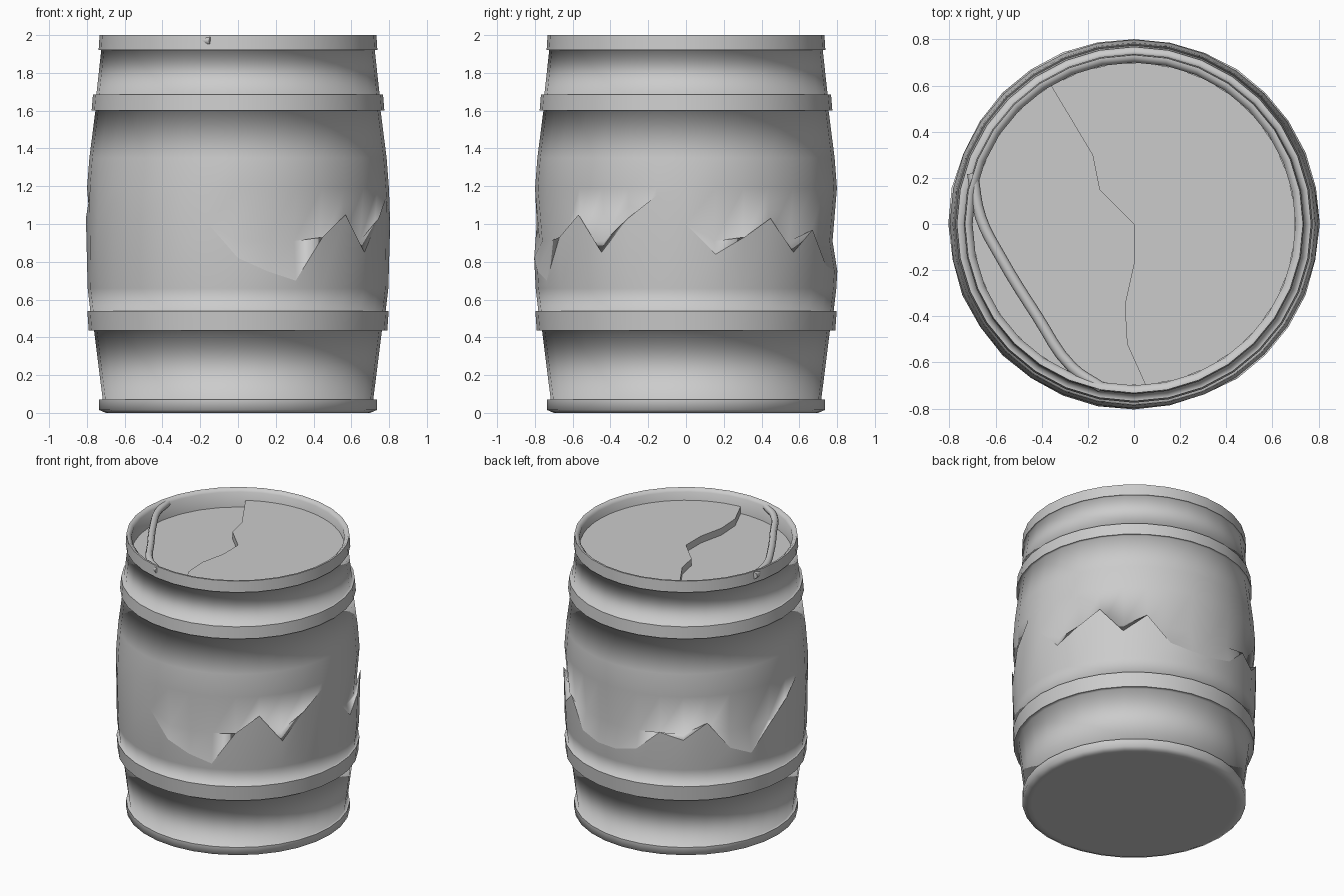
import bpy, bmesh
from math import sin, cos, pi, atan2, hypot

if "Cube" in bpy.data.objects:
    bpy.data.objects.remove(bpy.data.objects["Cube"])

SIDES = 32
grey = bpy.data.materials.new("plain_grey")
grey.use_nodes = True
grey.diffuse_color = (0.6, 0.6, 0.6, 1)
grey.node_tree.nodes["Principled BSDF"].inputs["Base Color"].default_value = grey.diffuse_color


def finish(bm, name):
    mesh = bpy.data.meshes.new(name)
    bm.to_mesh(mesh)
    bm.free()
    mesh.materials.append(grey)
    obj = bpy.data.objects.new(name, mesh)
    bpy.context.collection.objects.link(obj)
    return obj


def ring(bm, heights, radii):
    step = 2 * pi / SIDES
    return [bm.verts.new((r * sin(k * step), -r * cos(k * step), z))
            for k, (z, r) in enumerate(zip(heights, radii))]


def bulge(z):
    return 0.806 - 0.12 * (z - 0.95) ** 2


# Torn edge around the belly: lower teeth, and the upper edge set behind them
teeth = [.82, .75, .70, .93, 1.05, .85, 1.03, 1.15, 1.0, .84, .93, 1.03, .85, .97, .78, .75,
         .75, .79, .93, .88, 1.0, .80, .73, .91, 1.03, 1.15, .95, 1.12, 1.0, 1.1, .87, 1.0]
closed = {7, 8, *range(25, 32)}
upper = [z if k in closed else 0.91 for k, z in enumerate(teeth)]
upper_r = [bulge(z) - (0 if k in closed else 0.03) for k, z in enumerate(upper)]

# Profile as (radius, height, sharp), bottom to top, split by the torn edge
below = [(.67, .0, True), (.70, .0, False), (.735, .015, False), (.735, .07, True),
         (.716, .07, False), (.762, .435, False), (.79, .435, True), (.798, .54, True),
         (.782, .54, False), (bulge(.66), .66, False)]
above = [(bulge(z), z, False) for z in (1.19, 1.35)]
above += [(.755, 1.6, False), (.775, 1.6, True), (.768, 1.685, True), (.75, 1.685, False),
          (.724, 1.92, False), (.738, 1.92, True), (.733, 2.0, True), (.72, 2.0, False),
          (.70, 1.98, False), (.70, 1.82, False)]

# Barrel shell with hoops and rims
bm = bmesh.new()
rings, sharp = [], []
for section in (below, above):
    for r, z, s in section:
        rings.append(ring(bm, [z] * SIDES, [r] * SIDES))
        sharp.append(s)
    if section is below:
        rings += [ring(bm, teeth, [bulge(z) for z in teeth]), ring(bm, upper, upper_r)]
        sharp += [True, False]
for a, b in zip(rings, rings[1:]):
    for k in range(SIDES):
        n = (k + 1) % SIDES
        bm.faces.new((a[k], a[n], b[n], b[k])).smooth = True
bm.faces.new(rings[0][::-1])
for loop, s in zip(rings, sharp):
    if s:
        for k in range(SIDES):
            bm.edges.get((loop[k], loop[(k + 1) % SIDES])).smooth = False
bmesh.ops.remove_doubles(bm, verts=bm.verts, dist=0.0005)
finish(bm, "barrel_shell")

# Lid split along a crack, the left piece sunk lower
crack = [(-.36, .60), (-.27, .45), (-.18, .30), (-.15, .15), (0, 0),
         (0, -.17), (-.04, -.35), (-.03, -.52), (.05, -.70)]


def lid_piece(name, path, top):
    a, b = (atan2(y, x) for x, y in (path[-1], path[0]))
    if b < a:
        b += 2 * pi
    arc = [(0.7 * cos(a + (b - a) * i / 18), 0.7 * sin(a + (b - a) * i / 18))
           for i in range(19)]
    bm = bmesh.new()
    outline = path[1:-1] + arc
    face = bm.faces.new([bm.verts.new((x, y, top)) for x, y in outline])
    base = bmesh.ops.extrude_face_region(bm, geom=[face], use_keep_orig=True)
    for item in base["geom"]:
        if isinstance(item, bmesh.types.BMVert):
            item.co.z -= 0.08
    bmesh.ops.recalc_face_normals(bm, faces=bm.faces)
    bmesh.ops.triangulate(bm, faces=[f for f in bm.faces if len(f.verts) > 4])
    finish(bm, name)


lid_piece("lid_right_piece", crack, 1.92)
lid_piece("lid_left_piece", crack[::-1], 1.87)

# Piece of the rim lip bent inward
curve = bpy.data.curves.new("bent_lip", "CURVE")
curve.dimensions = "3D"
curve.bevel_depth = 0.024
curve.bevel_resolution = 2
curve.use_fill_caps = True
path = [(-.70, .22), (-.665, .03), (-.58, -.14), (-.42, -.40), (-.27, -.62), (-.14, -.71)]
spline = curve.splines.new("BEZIER")
spline.bezier_points.add(len(path) - 1)
for point, (x, y) in zip(spline.bezier_points, path):
    point.co = (x, y, 1.97)
    point.handle_left_type = point.handle_right_type = "AUTO"
spline.resolution_u = 4
curve.materials.append(grey)
lip = bpy.data.objects.new("bent_lip", curve)
bpy.context.collection.objects.link(lip)
